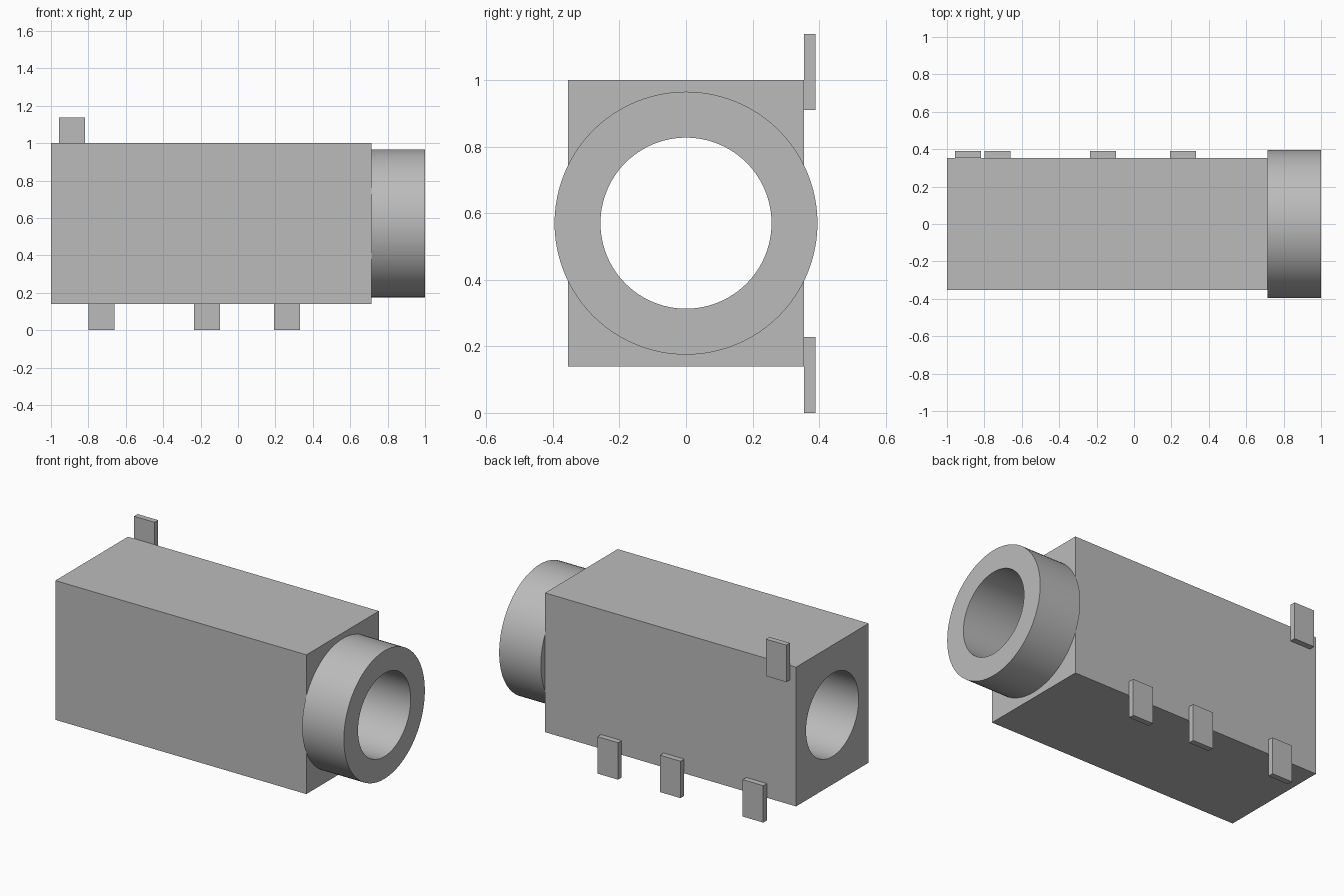
import bpy
import math

old = bpy.data.objects.get("Cube")
if old:
    bpy.data.objects.remove(old, do_unlink=True)

grey = bpy.data.materials.new("plain grey")
grey.use_nodes = True
grey.diffuse_color = (0.5, 0.5, 0.5, 1)
grey.node_tree.nodes["Principled BSDF"].inputs["Base Color"].default_value = (0.5, 0.5, 0.5, 1)

AXIS_Z = 0.57
BODY_END = 0.715
BACK_Y = 0.354


def box(name, x, y, z):
    """Box from (min, max) ranges on each axis."""
    ranges = (x, y, z)
    bpy.ops.mesh.primitive_cube_add(size=1, location=[sum(r) / 2 for r in ranges])
    ob = bpy.context.object
    ob.name = name
    ob.scale = [r[1] - r[0] for r in ranges]
    bpy.ops.object.transform_apply(location=False, rotation=False, scale=True)
    ob.data.materials.append(grey)
    return ob


def rod(name, radius, x0, x1):
    """Cylinder along x on the bore axis."""
    bpy.ops.mesh.primitive_cylinder_add(
        vertices=96, radius=radius, depth=x1 - x0,
        location=((x0 + x1) / 2, 0, AXIS_Z), rotation=(0, math.pi / 2, 0))
    ob = bpy.context.object
    ob.name = name
    ob.data.materials.append(grey)
    return ob


# Housing and round collar, both pierced by one long bore
housing = box("housing", (-1, BODY_END), (-BACK_Y, BACK_Y), (0.14, 1))
collar = rod("collar", 0.395, BODY_END, 1)
cutter = rod("bore_cutter", 0.257, -1.2, 1.2)
for part in (housing, collar):
    cut = part.modifiers.new("bore", "BOOLEAN")
    cut.operation = "DIFFERENCE"
    cut.solver = "EXACT"
    cut.object = cutter
    bpy.ops.object.select_all(action="DESELECT")
    part.select_set(True)
    bpy.context.view_layer.objects.active = part
    bpy.ops.object.modifier_apply(modifier=cut.name)
    bpy.ops.object.shade_smooth_by_angle(angle=math.radians(30))
bpy.data.objects.remove(cutter, do_unlink=True)

# Flat contact tabs on the back face
TAB_WIDTH = 0.14
tabs = [("lower_tab_end", -0.73, 0), ("lower_tab_middle", -0.165, 0),
        ("lower_tab_collar_side", 0.262, 0), ("upper_tab", -0.888, 0.91)]
for name, x, z in tabs:
    box(name, (x - TAB_WIDTH / 2, x + TAB_WIDTH / 2),
        (BACK_Y, BACK_Y + 0.035), (z, z + 0.228))
